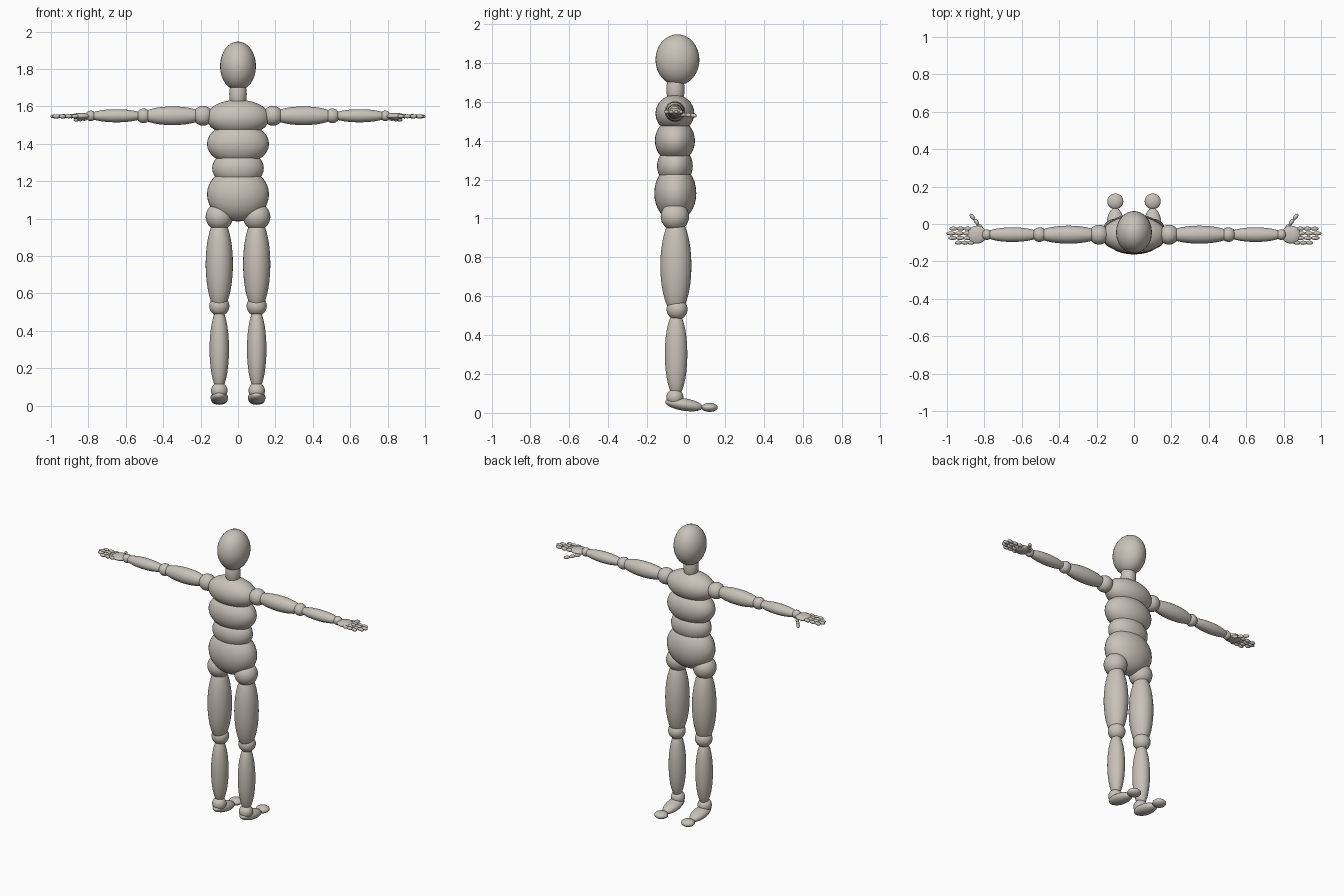
import bpy
from mathutils import Vector

cube = bpy.data.objects.get("Cube")
if cube:
    bpy.data.objects.remove(cube, do_unlink=True)

wood = bpy.data.materials.new("pale_wood")
color = (0.58, 0.54, 0.48, 1)
wood.diffuse_color = color
wood.use_nodes = True
bsdf = wood.node_tree.nodes["Principled BSDF"]
bsdf.inputs["Base Color"].default_value = color
bsdf.inputs["Roughness"].default_value = 0.6

Y = -0.057    # depth of the body axis
ARM = 1.55    # height of the arms


def ball(name, center, radii, direction=None, segments=32):
    """Smooth ellipsoid; direction, if given, is where its local x axis points."""
    bpy.ops.mesh.primitive_uv_sphere_add(
        segments=segments, ring_count=segments // 2, radius=1, location=center)
    ob = bpy.context.object
    ob.name = ob.data.name = name
    ob.scale = radii if isinstance(radii, tuple) else (radii,) * 3
    if direction:
        ob.rotation_euler = Vector(direction).to_track_quat('X', 'Z').to_euler()
    ob.data.materials.append(wood)
    bpy.ops.object.shade_smooth()
    return ob


def digit(name, start, end, radius):
    """Chain of three beads from start to end."""
    start, end = Vector(start), Vector(end)
    step = (end - start) / 3
    for i in range(3):
        ball(f"{name}_{i + 1}", start + step * (i + 0.5),
             (step.length * 0.56, radius, radius), step, 16)


# Head, neck and torso
ball("head", (0, -0.044, 1.816), (0.096, 0.113, 0.131))
ball("neck", (0, -0.054, 1.665), (0.047, 0.047, 0.09))
ball("chest", (0, Y, 1.54), (0.17, 0.1, 0.096))
ball("ribs", (0, Y, 1.4), (0.166, 0.103, 0.113))
ball("waist", (0, Y, 1.27), (0.138, 0.092, 0.1))
ball("pelvis", (0, -0.055, 1.13), (0.166, 0.108, 0.145))

for side, s in (("left", 1), ("right", -1)):
    # Leg
    x = 0.1 * s
    ball(side + "_hip", (x, Y, 1.01), 0.073)
    ball(side + "_thigh", (x, -0.052, 0.757), (0.073, 0.08, 0.25))
    ball(side + "_knee", (x, -0.046, 0.533), 0.054)
    ball(side + "_shin", (x, -0.051, 0.302), (0.052, 0.058, 0.22))
    ball(side + "_ankle", (x, Y, 0.08), 0.044)
    ball(side + "_foot", (x, -0.01, 0.043), (0.098, 0.047, 0.032), (0, 1, -0.16))
    ball(side + "_toes", (x, 0.121, 0.028), (0.043, 0.042, 0.023))

    # Arm
    ball(side + "_shoulder", (0.187 * s, Y, ARM), 0.053)
    ball(side + "_upper_arm", (0.35 * s, Y, ARM), (0.17, 0.048, 0.05))
    ball(side + "_elbow", (0.505 * s, Y, ARM), 0.039)
    ball(side + "_forearm", (0.65 * s, Y, ARM), (0.15, 0.039, 0.035))
    ball(side + "_wrist", (0.787 * s, Y, ARM), 0.028)
    ball(side + "_palm", (0.84 * s, Y, 1.548), (0.052, 0.048, 0.018))

    # Fingers and thumb
    for name, y, tip in (("index", -0.025, 0.985), ("middle", -0.05, 1.0),
                         ("ring", -0.075, 0.99), ("little", -0.1, 0.955)):
        base = 0.855 if name == "little" else 0.87
        digit(f"{side}_{name}_finger", (base * s, 0.5 * (y + Y) - 0.5 * (Y - y), 1.548),
              (tip * s, y, 1.547), 0.011)
    digit(side + "_thumb", (0.81 * s, -0.03, 1.535), (0.875 * s, 0.052, 1.528), 0.011)
